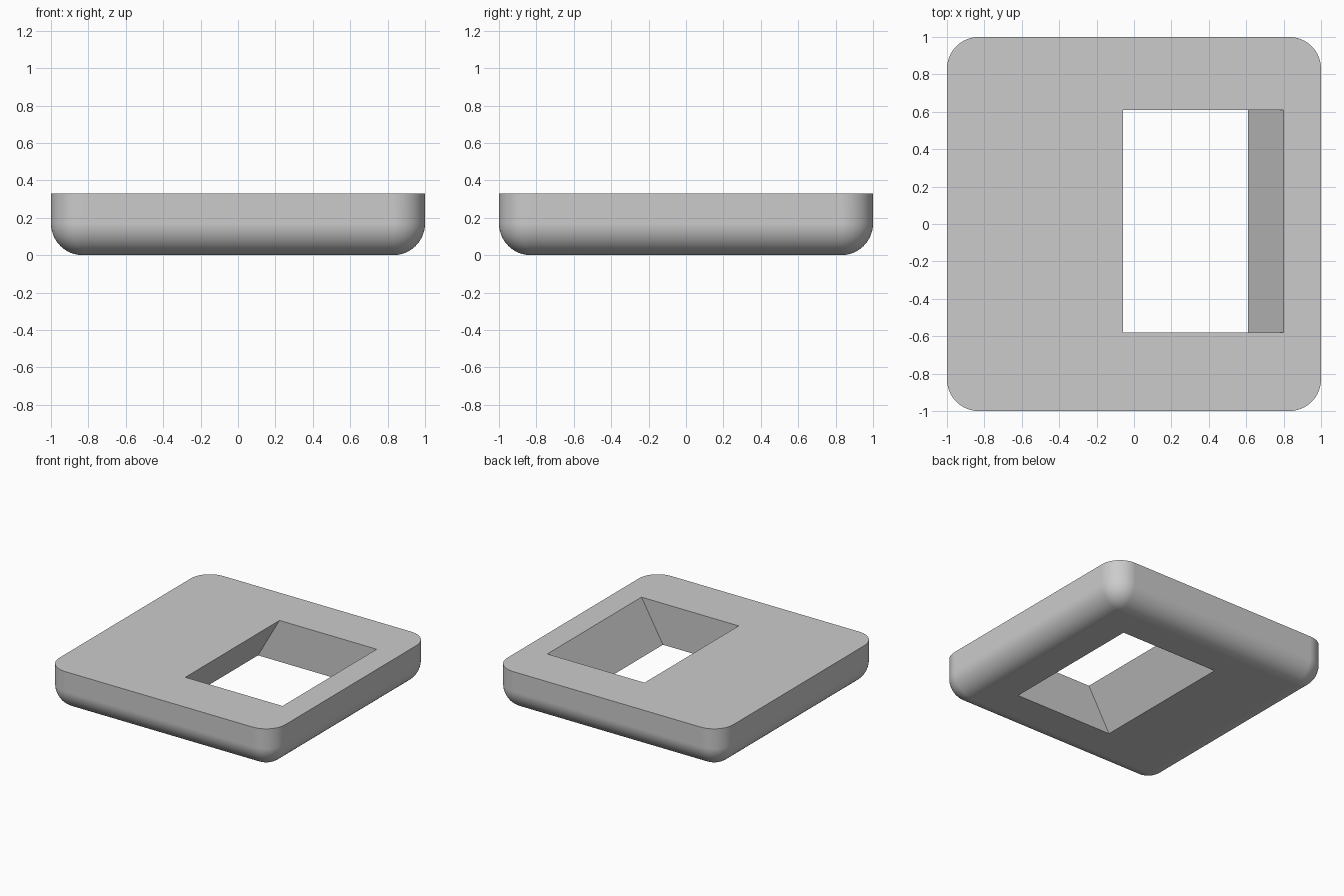
import bpy
import bmesh
from math import radians

if "Cube" in bpy.data.objects:
    bpy.data.objects.remove(bpy.data.objects["Cube"], do_unlink=True)

HEIGHT = 0.33
RADIUS = 0.17
SLANT = 0.19          # sideways shift of the opening from top to bottom

grey = bpy.data.materials.new("plain grey")
grey.use_nodes = True
colour = (0.6, 0.6, 0.6, 1)
grey.diffuse_color = colour
grey.node_tree.nodes["Principled BSDF"].inputs["Base Color"].default_value = colour


def make_box(name, low, high, shape):
    """Box between two corners, reshaped by a bmesh callback."""
    bm = bmesh.new()
    bmesh.ops.create_cube(bm, size=1)
    for v in bm.verts:
        v.co = [lo + (c + 0.5) * (hi - lo) for c, lo, hi in zip(v.co, low, high)]
    shape(bm)
    bmesh.ops.recalc_face_normals(bm, faces=bm.faces)
    mesh = bpy.data.meshes.new(name)
    bm.to_mesh(mesh)
    bm.free()
    mesh.materials.append(grey)
    obj = bpy.data.objects.new(name, mesh)
    bpy.context.collection.objects.link(obj)
    return obj


def round_sides_and_base(bm):
    # every edge except the crisp top rim
    edges = [e for e in bm.edges if min(v.co.z for v in e.verts) < HEIGHT / 2]
    bmesh.ops.bevel(bm, geom=edges, offset=RADIUS, offset_type='OFFSET',
                    segments=16, profile=0.5, affect='EDGES', clamp_overlap=True)


def lean(bm):
    # shear along x so the opening runs diagonally through the slab
    for v in bm.verts:
        v.co.x += SLANT * (v.co.z / HEIGHT - 1)


# Rounded slab
slab = make_box("slab", (-1, -1, 0), (1, 1, HEIGHT), round_sides_and_base)

# Slanted rectangular opening
cutter = make_box("opening_cutter", (-0.06, -0.58, -0.1),
                  (0.80, 0.61, HEIGHT + 0.1), lean)
cutter.hide_render = True
cut = slab.modifiers.new("opening", 'BOOLEAN')
cut.operation = 'DIFFERENCE'
cut.solver = 'EXACT'
cut.object = cutter

bpy.ops.object.select_all(action='DESELECT')
slab.select_set(True)
bpy.context.view_layer.objects.active = slab
bpy.ops.object.modifier_apply(modifier=cut.name)
bpy.data.objects.remove(cutter, do_unlink=True)

# Smooth roundings, flat faces and crisp rims
bpy.ops.object.shade_smooth_by_angle(angle=radians(30))
normals = slab.modifiers.new("even_normals", 'WEIGHTED_NORMAL')
normals.keep_sharp = True
